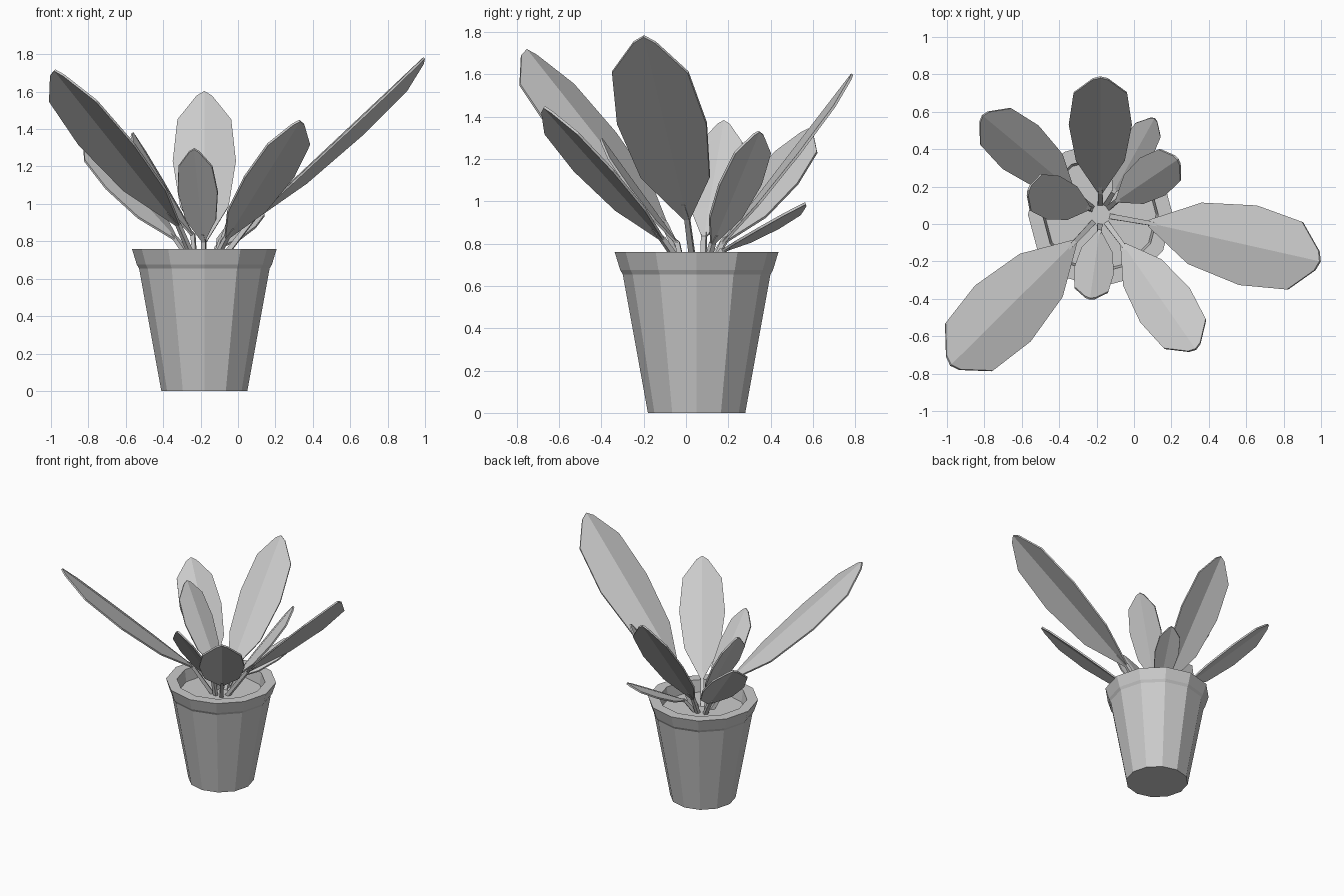
import bpy, bmesh, math
from mathutils import Vector

cube = bpy.data.objects.get("Cube")
if cube:
    bpy.data.objects.remove(cube)

# One plain clay colour for everything
clay = bpy.data.materials.new("light_grey")
clay.use_nodes = True
colour = (0.6, 0.6, 0.6, 1)
clay.diffuse_color = colour
clay.node_tree.nodes["Principled BSDF"].inputs["Base Color"].default_value = colour

CENTRE = Vector((-0.18, 0.05, 0))
SIDES = 12
SOIL = 0.67


def finish(bm, name):
    bmesh.ops.recalc_face_normals(bm, faces=bm.faces)
    mesh = bpy.data.meshes.new(name)
    bm.to_mesh(mesh)
    bm.free()
    mesh.materials.append(clay)
    obj = bpy.data.objects.new(name, mesh)
    bpy.context.collection.objects.link(obj)
    return obj


def lathe(name, profile):
    bm = bmesh.new()
    rings = []
    for r, z in profile:
        rings.append([bm.verts.new(CENTRE + Vector((r * math.cos(a), r * math.sin(a), z)))
                      for a in (math.tau * i / SIDES for i in range(SIDES))])
    for low, high in zip(rings, rings[1:]):
        for i in range(SIDES):
            j = (i + 1) % SIDES
            bm.faces.new((low[i], low[j], high[j], high[i]))
    bm.faces.new(rings[0])
    bm.faces.new(rings[-1])
    return finish(bm, name)


# Tapered pot with a flared rim, and the soil disc inside it
lathe("pot", [(0.23, 0), (0.349, 0.655), (0.361, 0.675), (0.387, 0.76),
              (0.31, 0.76), (0.295, SOIL - 0.02)])
lathe("soil", [(0.295, SOIL - 0.015), (0.3, SOIL)])

# Blade outline: position along the midrib, share of the half width
OUTLINE = [(0, 0.08), (0.25, 0.77), (0.555, 1), (0.83, 0.85), (0.975, 0.24)]


def leaf(name, base, tip, half_width):
    base, tip = Vector(base), Vector(tip)
    axis = tip - base
    across = axis.cross(Vector((0, 0, 1))).normalized()
    up = across.cross(axis).normalized()

    # Blade folded down on both sides of a straight midrib
    bm = bmesh.new()
    rows = []
    for t, w in OUTLINE:
        mid = base + axis * t
        reach = half_width * w
        rows.append([bm.verts.new(mid + across * reach * s - up * abs(s) * reach * 0.18)
                     for s in (-1, 0, 1)])
    for a, b in zip(rows, rows[1:]):
        for i in range(2):
            bm.faces.new((a[i], a[i + 1], b[i + 1], b[i]))
    end = bm.verts.new(tip)
    for i in range(2):
        bm.faces.new((rows[-1][i], rows[-1][i + 1], end))
    blade = finish(bm, name + "_blade")
    solid = blade.modifiers.new("thickness", "SOLIDIFY")
    solid.thickness = 0.012
    solid.offset = 0

    # Slim square stem from the soil into the blade
    outward = Vector((base.x - CENTRE.x, base.y - CENTRE.y, 0)).normalized()
    foot = CENTRE + outward * 0.06 + Vector((0, 0, SOIL - 0.01))
    bm = bmesh.new()
    rings = []
    for point, r in ((foot, 0.014), (base, 0.012), (base + axis * 0.08 - up * 0.005, 0.006)):
        rings.append([bm.verts.new(point + across * r * x + up * r * y)
                      for x, y in ((-1, -1), (1, -1), (1, 1), (-1, 1))])
    for a, b in zip(rings, rings[1:]):
        for i in range(4):
            j = (i + 1) % 4
            bm.faces.new((a[i], a[j], b[j], b[i]))
    bm.faces.new(rings[0])
    bm.faces.new(rings[-1])
    finish(bm, name + "_stem")


# Leaves: blade base, blade tip, half width
leaf("left_large_leaf", (0.08, 0.005, 0.92), (0.995, -0.2, 1.78), 0.217)
leaf("front_right_large_leaf", (-0.32, -0.1, 0.89), (-0.98, -0.755, 1.715), 0.21)
leaf("front_left_leaf", (-0.06, -0.11, 0.82), (0.33, -0.67, 1.445), 0.16)
leaf("front_small_leaf", (-0.185, -0.04, 0.8), (-0.235, -0.4, 1.295), 0.107)
leaf("back_tall_leaf", (-0.18, 0.17, 0.8), (-0.18, 0.785, 1.6), 0.168)
leaf("back_right_leaf", (-0.33, 0.18, 0.81), (-0.81, 0.58, 1.34), 0.15)
leaf("right_small_leaf", (-0.24, 0.085, 0.83), (-0.565, 0.18, 1.38), 0.12)
leaf("back_left_leaf", (-0.09, 0.125, 0.8), (0.235, 0.345, 1.33), 0.12)
leaf("back_low_leaf", (-0.11, 0.17, 0.765), (0.11, 0.565, 0.99), 0.09)
